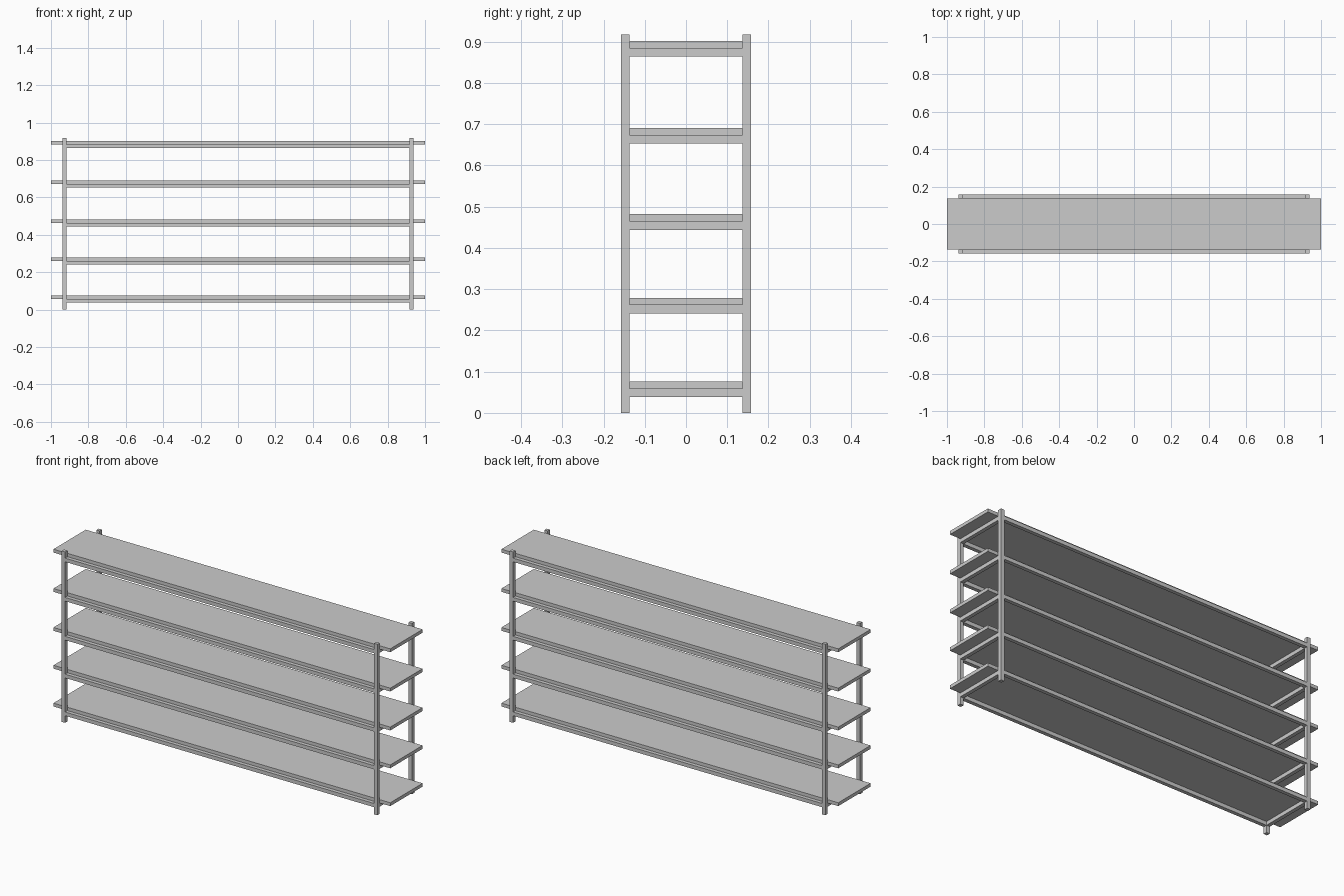
import bpy

old = bpy.data.objects.get("Cube")
if old:
    bpy.data.objects.remove(old, do_unlink=True)

grey = bpy.data.materials.new("light_grey")
grey.use_nodes = True
colour = (0.6, 0.6, 0.6, 1)
grey.diffuse_color = colour
grey.node_tree.nodes["Principled BSDF"].inputs["Base Color"].default_value = colour


def box(name, centre, size):
    bpy.ops.mesh.primitive_cube_add(size=1, location=centre)
    ob = bpy.context.object
    ob.name = name
    ob.scale = size
    bpy.ops.object.transform_apply(location=False, rotation=False, scale=True)
    ob.data.materials.append(grey)
    return ob


TUBE = 0.02          # square tube width
POST_X, POST_Y = 0.927, 0.147
HEIGHT = 0.917
BOARD = 0.018        # board thickness
SIDES = ((1, "left"), (-1, "right"))
ENDS = ((-1, "front"), (1, "back"))

# Corner posts
for sx, side in SIDES:
    for sy, end in ENDS:
        box(f"{end}_{side}_post", (sx * POST_X, sy * POST_Y, HEIGHT / 2),
            (TUBE, TUBE, HEIGHT))

# Each level: a board resting on a frame of rails and crossbars
for i, z in enumerate((0.038, 0.241, 0.444, 0.653, 0.864), 1):
    mid = z + TUBE / 2
    for sy, end in ENDS:
        box(f"{end}_rail_{i}", (0, sy * POST_Y, mid),
            (2 * POST_X - TUBE, TUBE, TUBE))
    for sx, side in SIDES:
        box(f"{side}_crossbar_{i}", (sx * POST_X, 0, mid),
            (TUBE, 2 * POST_Y - TUBE, TUBE))
    box(f"shelf_board_{i}", (0, 0, z + TUBE + BOARD / 2),
        (2, 2 * POST_Y - TUBE, BOARD))
